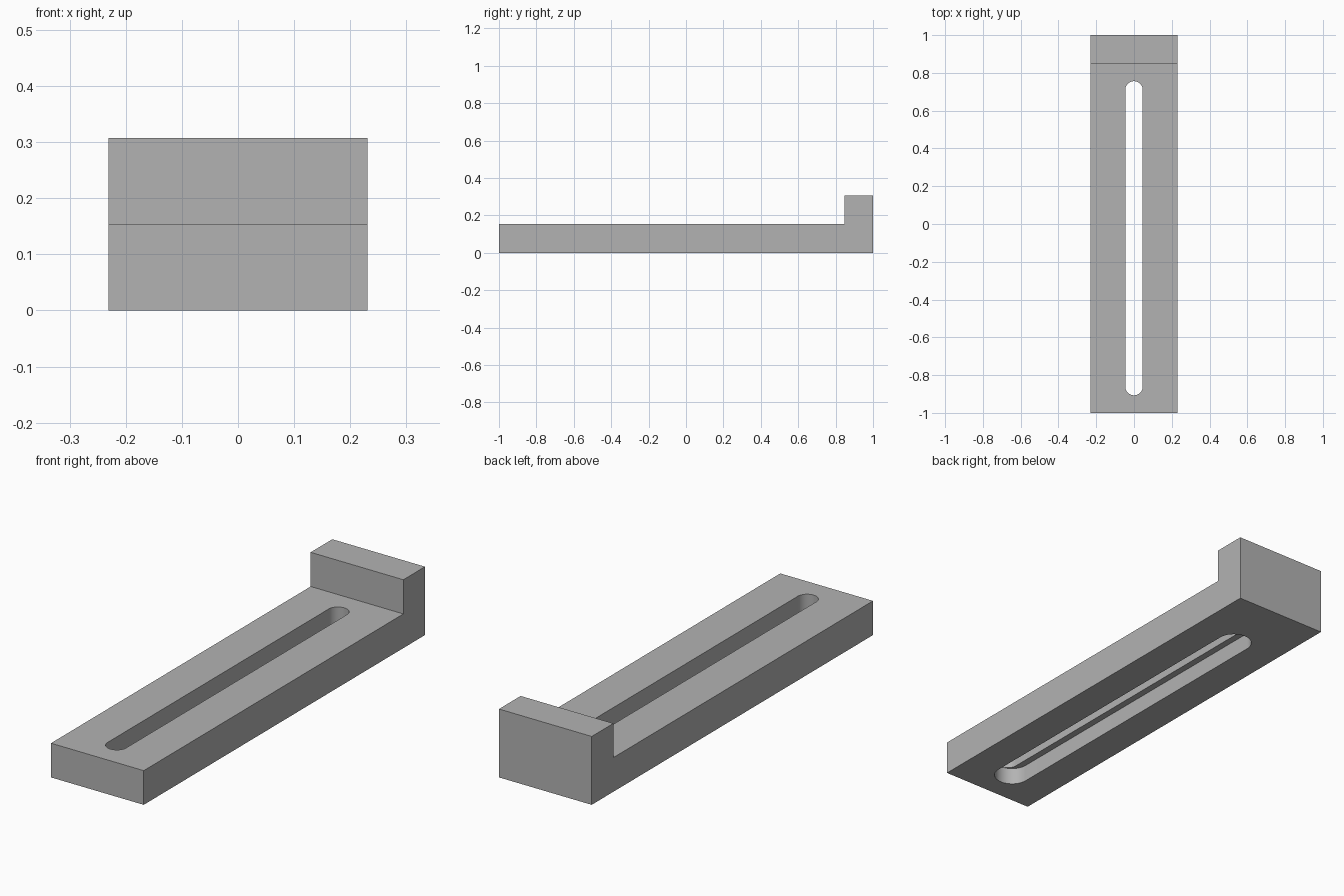
import bpy
import bmesh
import math

cube = bpy.data.objects.get("Cube")
if cube:
    bpy.data.objects.remove(cube, do_unlink=True)

U = 1 / 13                      # design unit: the bar is 26 units long
HALF_W, THICK = 3 * U, 2 * U

grey = bpy.data.materials.new("plain grey")
grey.use_nodes = True
colour = (0.45, 0.45, 0.45, 1)
grey.diffuse_color = colour
grey.node_tree.nodes["Principled BSDF"].inputs["Base Color"].default_value = colour


def extruded(name, points, direction):
    """Solid made by sweeping a closed outline along a direction."""
    bm = bmesh.new()
    face = bm.faces.new([bm.verts.new(p) for p in points])
    new = bmesh.ops.extrude_face_region(bm, geom=[face])["geom"]
    moved = [v for v in new if isinstance(v, bmesh.types.BMVert)]
    bmesh.ops.translate(bm, verts=moved, vec=direction)
    bmesh.ops.recalc_face_normals(bm, faces=bm.faces)
    mesh = bpy.data.meshes.new(name)
    bm.to_mesh(mesh)
    bm.free()
    mesh.materials.append(grey)
    obj = bpy.data.objects.new(name, mesh)
    bpy.context.collection.objects.link(obj)
    return obj


def slot_cutter(name, radius, front, back, bottom, top, steps=24):
    """Long hole shape with round ends."""
    points = []
    for centre, start in ((back - radius, 0), (front + radius, math.pi)):
        for i in range(steps + 1):
            a = start + math.pi * i / steps
            points.append((radius * math.cos(a), centre + radius * math.sin(a), bottom))
    obj = extruded(name, points, (0, 0, top - bottom))
    obj.hide_render = True
    return obj


# L-shaped bar with a raised stop at the back
profile = [(-1, 0), (1, 0), (1, 2 * THICK), (1 - THICK, 2 * THICK),
           (1 - THICK, THICK), (-1, THICK)]
bar = extruded("slotted_bar", [(-HALF_W, y, z) for y, z in profile],
               (2 * HALF_W, 0, 0))

# Narrow through slot over a wider recess on the underside
front, back = -0.907, 0.756
cutters = [
    slot_cutter("recess_cutter", U, front - 0.001, back + 0.001, -0.1, THICK / 2),
    slot_cutter("slot_cutter", 0.6 * U, front, back, -0.2, THICK + 0.1),
]
for cutter in cutters:
    mod = bar.modifiers.new(cutter.name, "BOOLEAN")
    mod.operation = "DIFFERENCE"
    mod.solver = "EXACT"
    mod.object = cutter

# Apply the cuts, then drop the helpers
bpy.ops.object.select_all(action="DESELECT")
bpy.context.view_layer.objects.active = bar
bar.select_set(True)
for name in [m.name for m in bar.modifiers]:
    bpy.ops.object.modifier_apply(modifier=name)
for cutter in cutters:
    bpy.data.objects.remove(cutter, do_unlink=True)

# Smooth round slot ends, crisp edges elsewhere
bpy.ops.object.shade_smooth_by_angle(angle=math.radians(30))
